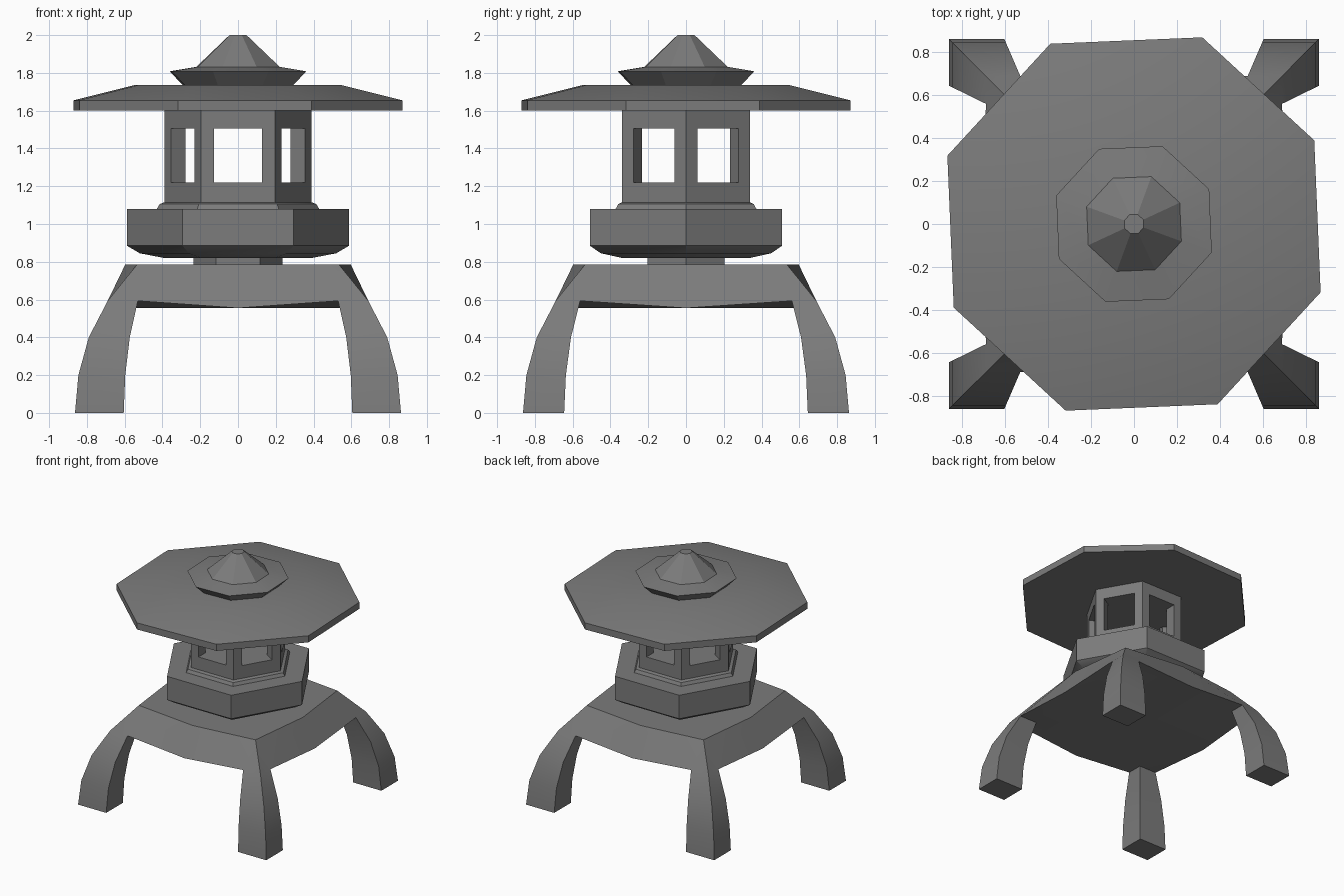
import bpy, bmesh
from math import sin, cos, radians

if "Cube" in bpy.data.objects:
    bpy.data.objects.remove(bpy.data.objects["Cube"])

stone = bpy.data.materials.new("dark_stone")
stone.diffuse_color = (0.2, 0.2, 0.2, 1)
stone.use_nodes = True
stone.node_tree.nodes["Principled BSDF"].inputs["Base Color"].default_value = stone.diffuse_color


def finish(bm, name):
    """Weld, fix normals and turn a bmesh into a named object."""
    bmesh.ops.remove_doubles(bm, verts=bm.verts, dist=0.0005)
    bmesh.ops.recalc_face_normals(bm, faces=bm.faces)
    me = bpy.data.meshes.new(name)
    bm.to_mesh(me)
    bm.free()
    me.materials.append(stone)
    ob = bpy.data.objects.new(name, me)
    bpy.context.collection.objects.link(ob)
    bpy.ops.object.select_all(action='DESELECT')
    ob.select_set(True)
    bpy.context.view_layer.objects.active = ob
    bpy.ops.object.shade_smooth_by_angle(angle=radians(25))
    return ob


def add_face(bm, pts):
    return bm.faces.new([bm.verts.new(p) for p in pts])


def loft(name, sides, turn, profile):
    """Capped stack of regular polygons; profile is (radius, z) from the bottom up."""
    bm = bmesh.new()
    rings = []
    for r, z in profile:
        angs = [radians(turn + 360 * i / sides) for i in range(sides)]
        rings.append([bm.verts.new((r * cos(a), r * sin(a), z)) for a in angs])
    for lo, hi in zip(rings, rings[1:]):
        for i in range(sides):
            j = (i + 1) % sides
            bm.faces.new((lo[i], lo[j], hi[j], hi[i]))
    bm.faces.new(rings[0][::-1])
    bm.faces.new(rings[-1])
    return finish(bm, name)


# Four-legged stand: one quadrant mirrored by signs
# leg levels: z, outer corner, inner x, inner y
LEG = [(0.593, 0.69, 0.53, 0.56), (0.40, 0.79, 0.573, 0.609),
       (0.20, 0.845, 0.597, 0.636), (0.0, 0.863, 0.605, 0.645)]
bm = bmesh.new()
for sx in (1, -1):
    for sy in (1, -1):
        def f(*pts):
            add_face(bm, [(x * sx, y * sy, z) for x, y, z in pts])

        rings = [[(o, o, z), (ix, o, z), (ix, iy, z), (o, iy, z)] for z, o, ix, iy in LEG]
        for a, b in zip(rings, rings[1:]):
            for i in range(4):
                j = (i + 1) % 4
                f(a[i], a[j], b[j], b[i])
        f(*rings[-1])
        # apron and top
        corner, mid_y, mid_x = (0.535, 0.535, 0.785), (0, 0.597, 0.785), (0.597, 0, 0.785)
        low_y, low_x = (0, 0.705, 0.555), (0.705, 0, 0.555)
        outer, in_y, inner, in_x = rings[0]
        f((0, 0, 0.785), mid_x, corner, mid_y)
        f(mid_y, corner, in_y, low_y)
        f(corner, outer, in_y)
        f(mid_x, low_x, in_x, corner)
        f(corner, in_x, outer)
        # underside
        under = (0, 0, 0.555)
        f(under, low_y, inner)
        f(low_y, in_y, inner)
        f(under, inner, low_x)
        f(low_x, inner, in_x)
finish(bm, "stand")

# Hexagonal neck, base and moulding
loft("neck", 6, 0, [(0.235, 0.78), (0.235, 0.825)])
loft("base", 6, 0, [(0.39, 0.82), (0.52, 0.845), (0.588, 0.885), (0.588, 1.08)])
loft("moulding", 6, 0, [(0.43, 1.08), (0.415, 1.105), (0.39, 1.115)])

# Light chamber: six windowed walls around a room with its own floor and ceiling
bm = bmesh.new()
Z0, Z1, SILL, HEAD = 1.11, 1.6, 1.22, 1.505
outer_r, inner_r = 0.39, 0.286
for k in range(6):
    a = radians(30 + 60 * k)

    def rect(r, half, lo, hi):
        d = r * cos(radians(30))
        return [(d * cos(a) - t * sin(a), d * sin(a) + t * cos(a), z)
                for t, z in ((-half, lo), (half, lo), (half, hi), (-half, hi))]

    wall, window = rect(outer_r, outer_r / 2, Z0, Z1), rect(outer_r, 0.126, SILL, HEAD)
    back, room = rect(inner_r, 0.126, SILL, HEAD), rect(inner_r, inner_r / 2, SILL, HEAD)
    for p, q, edges in ((wall, window, range(4)), (window, back, range(4)), (back, room, (1, 3))):
        for i in edges:
            j = (i + 1) % 4
            add_face(bm, (p[i], p[j], q[j], q[i]))
for z in (SILL, HEAD):
    ring = [(inner_r * cos(radians(60 * i)), inner_r * sin(radians(60 * i)), z) for i in range(6)]
    add_face(bm, ring)
finish(bm, "light_chamber")

# Octagonal roof and finial
loft("roof", 8, 24.9, [(0.926, 1.6), (0.926, 1.655), (0.575, 1.737)])
loft("finial", 8, 24.9, [(0.31, 1.735), (0.386, 1.808), (0.235, 1.832), (0.048, 2.0)])
